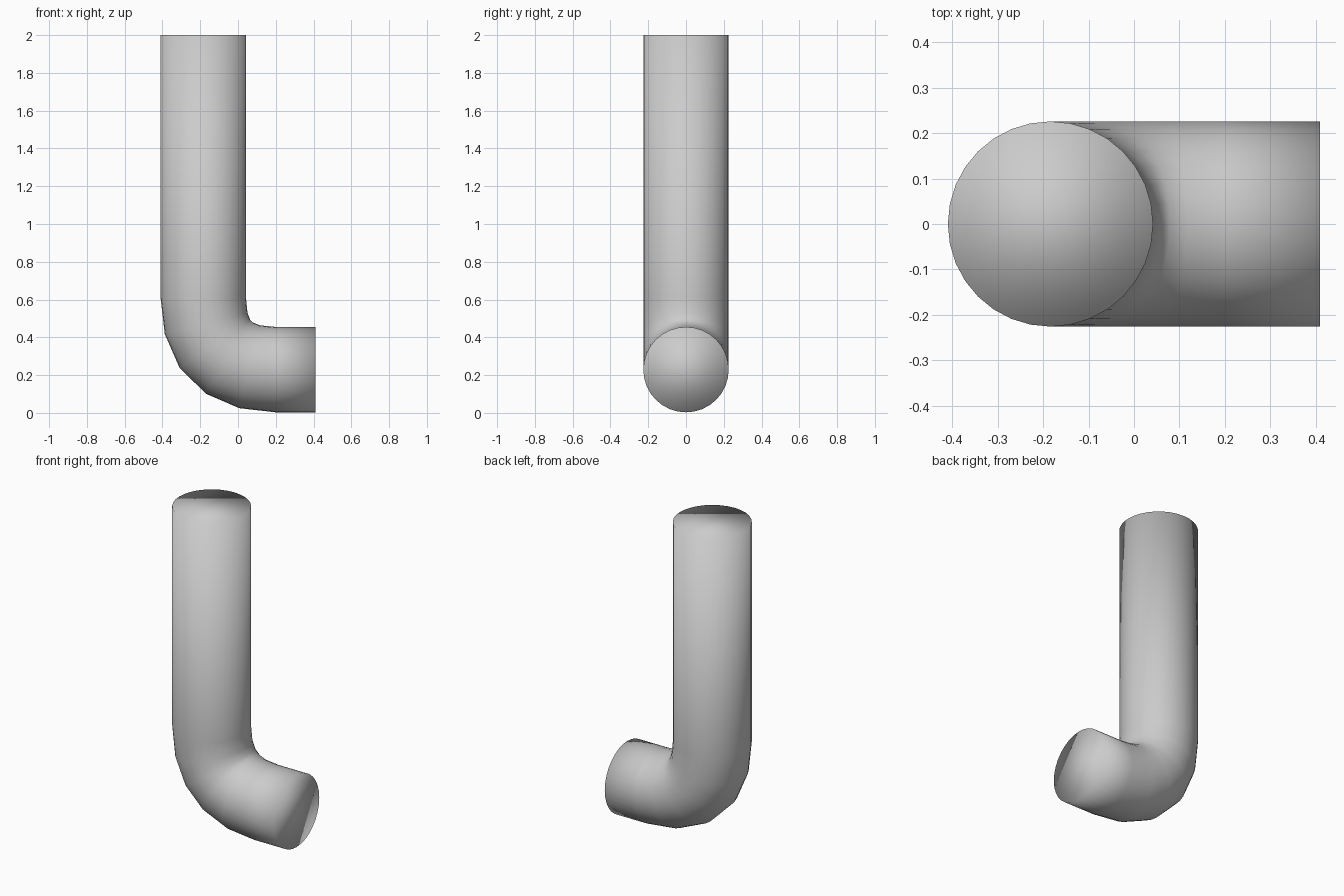
import bpy, bmesh
from math import sin, cos, tau
from mathutils import Vector

if "Cube" in bpy.data.objects:
    bpy.data.objects.remove(bpy.data.objects["Cube"])

R, SIDES, BEND = 0.226, 32, 5
start, corner, end = Vector((-0.184, 0, 0.61)), Vector((-0.184, 0, 0.229)), Vector((0.2, 0, 0.229))

# Centre line: long upright, quadratic bend, short outlet, as (point, direction)
path = [(Vector((-0.184, 0, 2.0)), Vector((0, 0, -1)))]
for i in range(BEND + 1):
    t = i / BEND
    p = start * (1 - t) ** 2 + corner * 2 * t * (1 - t) + end * t * t
    d = (corner - start) * (1 - t) + (end - corner) * t
    path.append((p, d.normalized()))
path.append((Vector((0.41, 0, 0.229)), Vector((1, 0, 0))))

# Sweep a circle along the centre line
bm = bmesh.new()
side = Vector((0, 1, 0))
rings = []
for p, d in path:
    n = side.cross(d)
    rings.append([bm.verts.new(p + R * (cos(tau * k / SIDES) * n + sin(tau * k / SIDES) * side))
                  for k in range(SIDES)])
for a, b in zip(rings, rings[1:]):
    for k in range(SIDES):
        j = (k + 1) % SIDES
        bm.faces.new((a[k], a[j], b[j], b[k]))

# End caps
bm.faces.new(rings[0])
bm.faces.new(rings[-1])
bmesh.ops.recalc_face_normals(bm, faces=bm.faces)
for f in bm.faces:
    f.smooth = True

mesh = bpy.data.meshes.new("elbow_pipe")
bm.to_mesh(mesh)
bm.free()
bpy.context.collection.objects.link(bpy.data.objects.new("elbow_pipe", mesh))
